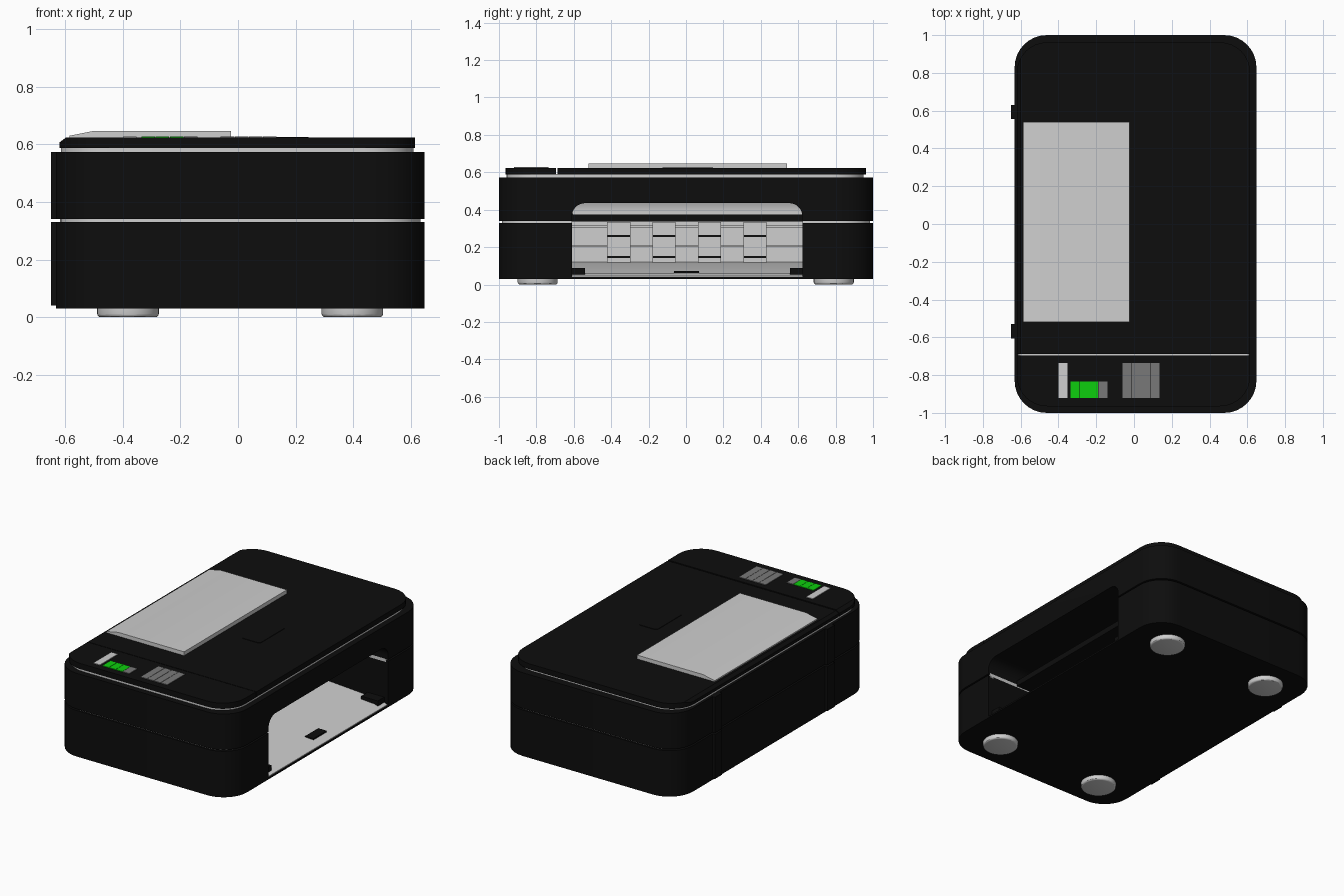
import bpy, bmesh, math
from mathutils import Vector

cube = bpy.data.objects.get("Cube")
if cube:
    bpy.data.objects.remove(cube, do_unlink=True)


def material(name, r, g, b):
    m = bpy.data.materials.new(name)
    m.use_nodes = True
    m.diffuse_color = (r, g, b, 1)
    node = m.node_tree.nodes["Principled BSDF"]
    node.inputs["Base Color"].default_value = (r, g, b, 1)
    node.inputs["Roughness"].default_value = 0.6
    return m


black = material("black plastic", 0.004, 0.004, 0.004)
light = material("light grey", 0.62, 0.62, 0.62)
grey = material("mid grey", 0.19, 0.19, 0.19)
green = material("indicator green", 0.004, 0.62, 0.004)
parts = []


def finish(name, bm, mat):
    bmesh.ops.recalc_face_normals(bm, faces=bm.faces)
    mesh = bpy.data.meshes.new(name)
    bm.to_mesh(mesh)
    bm.free()
    mesh.materials.append(mat)
    ob = bpy.data.objects.new(name, mesh)
    bpy.context.collection.objects.link(ob)
    parts.append(ob)
    return ob


def prism(name, pts, axis, a, b, mat):
    """Extrude a 2D outline along one axis from a to b."""
    bm = bmesh.new()
    place = {"x": lambda p: (a, p[0], p[1]),
             "y": lambda p: (p[0], a, p[1]),
             "z": lambda p: (p[0], p[1], a)}[axis]
    face = bm.faces.new([bm.verts.new(place(p)) for p in pts])
    out = bmesh.ops.extrude_face_region(bm, geom=[face])
    step = Vector([b - a if c == axis else 0 for c in "xyz"])
    bmesh.ops.translate(bm, vec=step,
                        verts=[v for v in out["geom"] if isinstance(v, bmesh.types.BMVert)])
    return finish(name, bm, mat)


def outline(u0, u1, v0, v1, r_low, r_high, n=8):
    """Rectangle with separate corner radii on its low and high v sides."""
    pts = []
    for k, (u, v, su, sv, r) in enumerate([(u1, v1, -1, -1, r_high), (u0, v1, 1, -1, r_high),
                                           (u0, v0, 1, 1, r_low), (u1, v0, -1, 1, r_low)]):
        if r == 0:
            pts.append((u, v))
            continue
        for i in range(n + 1):
            t = math.pi / 2 * (k + i / n)
            pts.append((u + su * r + r * math.cos(t), v + sv * r + r * math.sin(t)))
    return pts


def slab(name, x, y, z, mat, r_low=0, r_high=0):
    return prism(name, outline(*x, *y, r_low, r_high), "z", *z, mat)


# Case halves and the pale seams between them
R = 0.17
lower = slab("lower_case", (-0.632, 0.648), (-1, 1), (0.03, 0.33), black, R, R)
seam = slab("middle_seam", (-0.618, 0.634), (-0.985, 0.985), (0.32, 0.35), light, R, R)
upper = slab("upper_case", (-0.632, 0.648), (-1, 1), (0.34, 0.573), black, R, R)
slab("upper_seam", (-0.615, 0.61), (-0.96, 0.95), (0.565, 0.59), light, R, R)

# Paper bay cut through the +x side
Y0, Y1 = -0.61, 0.622
cutter = prism("bay_cutter", outline(Y0, Y1, 0.04, 0.435, 0, 0.07), "x", -0.5, 1, black)
cutter.hide_render = True
for ob in (lower, seam, upper):
    mod = ob.modifiers.new("bay", "BOOLEAN")
    mod.object = cutter
    mod.solver = "EXACT"
    bpy.context.view_layer.objects.active = ob
    bpy.ops.object.modifier_apply(modifier=mod.name)
parts.remove(cutter)
bpy.data.objects.remove(cutter, do_unlink=True)

# Tray floor and rear wall, shelf and output slot
prism("paper_tray", [(0.642, 0.038), (0.642, 0.045), (0.6, 0.062), (-0.3, 0.12),
                     (-0.3, 0.34), (-0.5, 0.34), (-0.5, 0.038)], "y", Y0, Y1, light)
slab("bay_shelf", (-0.5, 0.42), (Y0, Y1), (0.338, 0.375), black)
prism("slot_curve", [(0.22, 0.374), (0.19, 0.395), (0.14, 0.415), (0.06, 0.436),
                     (-0.1, 0.436), (-0.1, 0.374)], "y", Y0 + 0.002, Y1 - 0.002, light)
for z in (0.2, 0.305):
    slab("wall_rib", (-0.31, -0.29), (Y0, Y1), (z, z + 0.01), light)
for i in range(4):
    y = -0.36 + 0.243 * i
    slab("feed_guide", (-0.32, -0.26), (y - 0.062, y + 0.062), (0.11, 0.335), light)
    for z in (0.143, 0.255):
        slab("guide_slot", (-0.262, -0.257), (y - 0.06, y + 0.06), (z, z + 0.009), black)
slab("tray_latch", (0.53, 0.59), (-0.065, 0.07), (0.055, 0.072), black)
for y in ((Y0, -0.54), (0.555, Y1)):
    slab("tray_clip", (0.5, 0.62), y, (0.05, 0.088), black)


# Lid and control panel with a sloped edge on the -x side
def slope_edge(ob):
    bm = bmesh.new()
    bm.from_mesh(ob.data)
    bmesh.ops.bisect_plane(bm, geom=bm.verts[:] + bm.edges[:] + bm.faces[:],
                           plane_co=(-0.62, 0, 0.607), plane_no=(-0.6, 0, 0.8), clear_outer=True)
    bmesh.ops.holes_fill(bm, edges=[e for e in bm.edges if e.is_boundary])
    bmesh.ops.recalc_face_normals(bm, faces=bm.faces)
    bm.to_mesh(ob.data)
    bm.free()


slope_edge(slab("lid", (-0.62, 0.615), (-0.688, 0.962), (0.587, 0.622), black, 0, 0.16))
slope_edge(slab("control_panel", (-0.62, 0.615), (-0.965, -0.695), (0.587, 0.624), black, 0.16, 0))
slab("lid_button", (0.11, 0.245), (-0.125, 0.145), (0.621, 0.625), black, 0.02, 0.02)

# Raised light cover on the lid
prism("top_cover", [(-0.585, 0.615), (-0.585, 0.63), (-0.5, 0.647), (-0.025, 0.647),
                    (-0.025, 0.615)], "y", -0.52, 0.54, light)

# Indicators and buttons
TOP = (0.622, 0.628)
slab("indicator_strip", (-0.4, -0.352), (-0.92, -0.735), TOP, light)
for i in range(4):
    x = -0.335 + 0.049 * i
    slab("level_bar", (x, x + 0.047), (-0.92, -0.835), TOP, grey if i == 3 else green)
    x = -0.06 + 0.049 * i
    slab("panel_button", (x, x + 0.047), (-0.92, -0.735), TOP, grey)

# Hinge ribs on the -x side
for y in ((-0.605, -0.53), (0.555, 0.63)):
    for z in ((0.04, 0.33), (0.34, 0.573)):
        slab("hinge_rib", (-0.65, -0.62), y, z, black)

# Round feet with softened lower rims
for x in (-0.382, 0.397):
    for y in (-0.793, 0.79):
        bm = bmesh.new()
        bmesh.ops.create_cone(bm, cap_ends=True, segments=40, radius1=0.107, radius2=0.107, depth=0.035)
        bmesh.ops.translate(bm, verts=bm.verts, vec=(x, y, 0.0175))
        rim = [e for e in bm.edges if all(v.co.z < 0.01 for v in e.verts)]
        bmesh.ops.bevel(bm, geom=rim, offset=0.012, segments=3, profile=0.5, affect="EDGES")
        finish("foot", bm, light)

# Smooth rounded corners, keep hard edges
bpy.ops.object.select_all(action="DESELECT")
for ob in parts:
    ob.select_set(True)
bpy.context.view_layer.objects.active = parts[0]
bpy.ops.object.shade_smooth_by_angle(angle=math.radians(30))
